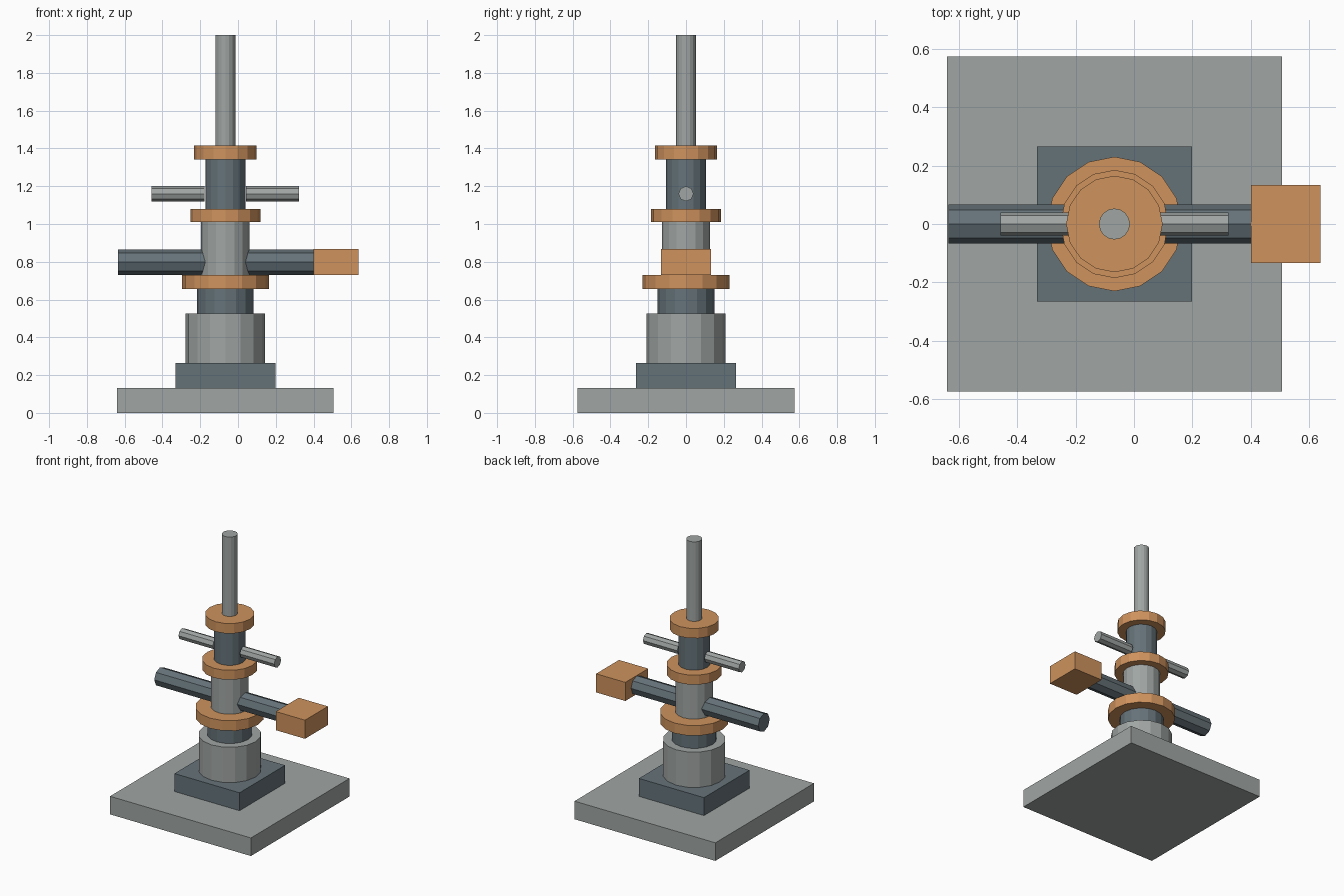
import bpy
import math

if "Cube" in bpy.data.objects:
    bpy.data.objects.remove(bpy.data.objects["Cube"], do_unlink=True)

AXIS_X = -0.067  # the column stands a little to the model's right


def material(name, color):
    mat = bpy.data.materials.new(name)
    mat.use_nodes = True
    mat.diffuse_color = (*color, 1)
    mat.node_tree.nodes["Principled BSDF"].inputs["Base Color"].default_value = (*color, 1)
    return mat


grey = material("light grey metal", (0.35, 0.38, 0.37))
slate = material("dark slate metal", (0.13, 0.17, 0.19))
copper = material("copper", (0.62, 0.29, 0.11))


def finish(name, mat):
    obj = bpy.context.object
    obj.name = name
    obj.data.materials.append(mat)
    return obj


def box(name, mat, x, size, z0, z1):
    """Square-plan block between two heights."""
    bpy.ops.mesh.primitive_cube_add(size=1, location=(x, 0, (z0 + z1) / 2))
    obj = finish(name, mat)
    obj.scale = (size[0], size[1], z1 - z0)


def drum(name, mat, radius, z0, z1):
    """Faceted upright cylinder on the column axis."""
    bpy.ops.mesh.primitive_cylinder_add(vertices=16, radius=radius, depth=z1 - z0,
                                        location=(AXIS_X, 0, (z0 + z1) / 2))
    finish(name, mat)


def arm(name, mat, radius, x0, x1, z):
    """Eight-sided bar along x."""
    bpy.ops.mesh.primitive_cylinder_add(vertices=8, radius=radius, depth=x1 - x0,
                                        location=((x0 + x1) / 2, 0, z),
                                        rotation=(0, math.pi / 2, 0))
    finish(name, mat)


# Base
box("base_plate", grey, AXIS_X, (1.147, 1.147), 0, 0.133)
box("base_block", slate, AXIS_X, (0.53, 0.53), 0.133, 0.265)

# Column, from the bottom up
drum("lower_drum", grey, 0.21, 0.265, 0.525)
drum("lower_neck", slate, 0.15, 0.525, 0.655)
drum("lower_collar", copper, 0.23, 0.655, 0.73)
drum("middle_column", grey, 0.128, 0.73, 1.01)
drum("middle_collar", copper, 0.185, 1.01, 1.08)
drum("upper_column", slate, 0.106, 1.08, 1.342)
drum("top_collar", copper, 0.165, 1.342, 1.415)
drum("mast", grey, 0.053, 1.415, 2.0)

# Long cross arm with its counterweight
arm("cross_arm", slate, 0.067, -0.635, 0.45, 0.798)
box("counterweight", copper, 0.52, (0.238, 0.266), 0.73, 0.867)

# Short handles on both sides of the upper column
for side, sign in (("left", 1), ("right", -1)):
    ends = sorted((AXIS_X + sign * 0.11, AXIS_X + sign * 0.39))
    arm(side + "_handle", grey, 0.04, ends[0], ends[1], 1.16)
